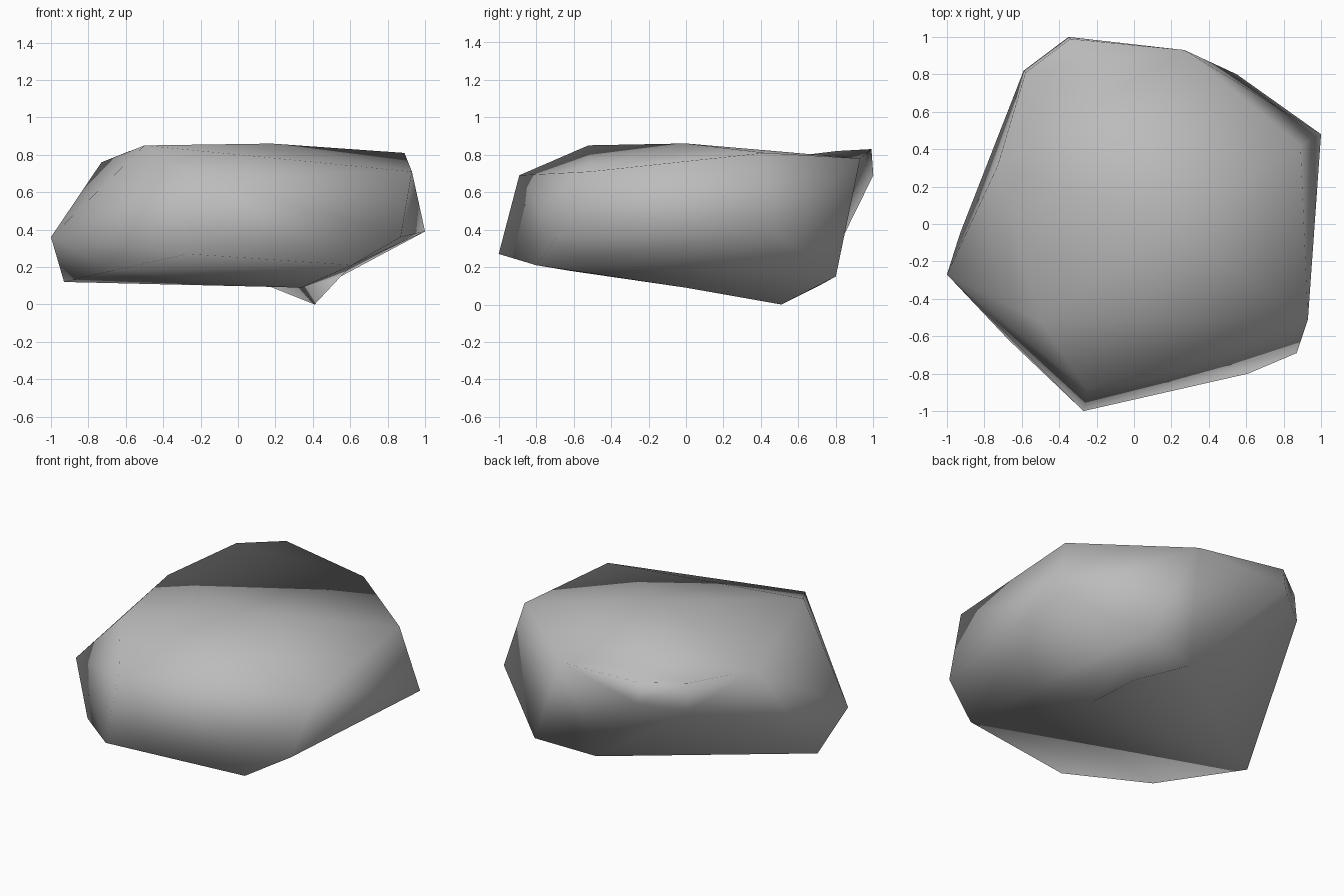
import bpy
import bmesh

# Remove the default cube only
default_cube = bpy.data.objects.get("Cube")
if default_cube:
    bpy.data.objects.remove(default_cube, do_unlink=True)


def make_material(name, colour):
    material = bpy.data.materials.new(name)
    material.use_nodes = True
    material.diffuse_color = colour
    shader = next(node for node in material.node_tree.nodes
                  if node.type == "BSDF_PRINCIPLED")
    shader.inputs["Base Color"].default_value = colour
    shader.inputs["Roughness"].default_value = .8
    return material


def pull_corner(bm, corners, name, position, around):
    """Replace the faces spanning the named corners with a fan to a new one."""
    patch_corners = {corners[key] for key in around.split()}
    patch = [face for face in bm.faces if patch_corners.issuperset(face.verts)]
    rim = [edge for edge in bm.edges
           if sum(face in patch for face in edge.link_faces) == 1]
    rim_pairs = [tuple(edge.verts) for edge in rim]
    bmesh.ops.delete(bm, geom=patch, context="FACES")
    corners[name] = bm.verts.new(position)
    for start, end in rim_pairs:
        bm.faces.new((start, end, corners[name]))


# Main convex mass: plateau, side ridge, underside
main_corners = {
    "top_front": (-.25, -.89, .69),
    "top_front_left": (.93, -.51, .71),
    "top_left": (.89, .42, .81),
    "top_back": (.27, .93, .78),
    "top_right": (-.73, .31, .76),
    "crown_right": (-.5, -.52, .85),
    "crown": (.18, 0, .86),
    "side_right": (-1, -.27, .36),
    "side_front": (-.27, -1, .27),
    "side_front_left": (.87, -.69, .36),
    "side_left": (1, .48, .39),
    "low_front_left": (.61, -.8, .21),
    "low_front_right": (-.67, -.62, .18),
    "low_right": (-.93, -.05, .12),
    "low_middle": (.34, 0, .09),
    "low_back_left": (.55, .8, .15),
    "low_back": (.16, .71, .1),
}

# Knobs standing out of the main mass, each over a patch of it
knobs = [
    ("foot", (.41, .51, 0), "low_middle low_back low_back_left side_left"),
    ("shoulder_right", (-.59, .82, .64), "top_right low_back top_back low_right"),
    ("shoulder_back", (-.35, 1, .69), "top_back low_back shoulder_right top_right"),
    ("rim_right", (-.58, .81, .82), "shoulder_back top_right shoulder_right top_back"),
    ("rim_back", (-.34, .99, .83), "rim_right shoulder_back top_back"),
]

bm = bmesh.new()
corners = {name: bm.verts.new(place) for name, place in main_corners.items()}
bmesh.ops.convex_hull(bm, input=bm.verts)
for name, position, around in knobs:
    pull_corner(bm, corners, name, position, around)
bmesh.ops.recalc_face_normals(bm, faces=bm.faces)
for face in bm.faces:
    face.smooth = True

# Boulder object
mesh = bpy.data.meshes.new("boulder")
bm.to_mesh(mesh)
bm.free()
mesh.materials.append(make_material("stone grey", (.5, .5, .5, 1)))
boulder = bpy.data.objects.new("boulder", mesh)
bpy.context.collection.objects.link(boulder)
